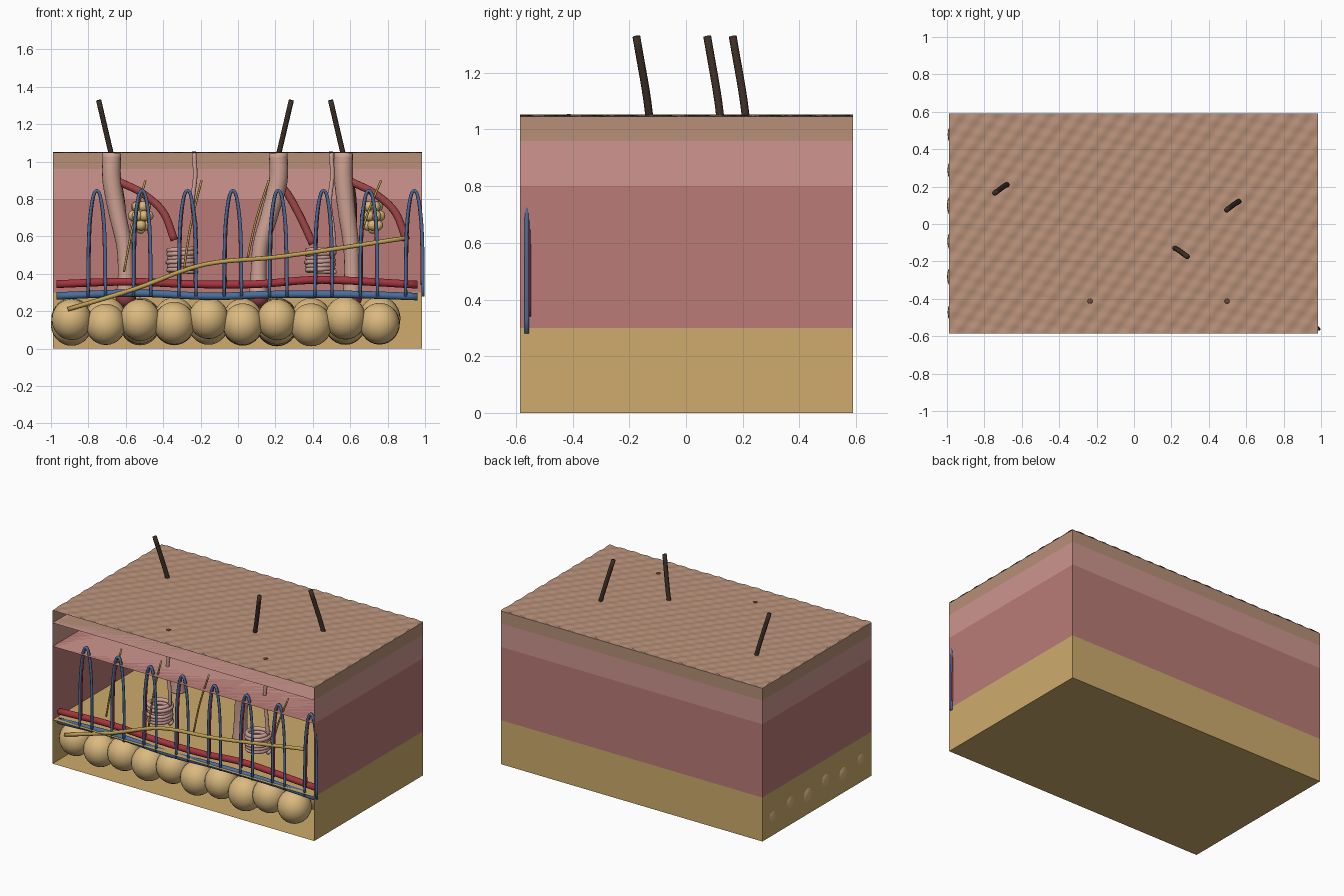
import bpy, bmesh, math, random
from mathutils import Vector

if "Cube" in bpy.data.objects:
    bpy.data.objects.remove(bpy.data.objects["Cube"])

random.seed(4)
X0, X1, Y0, Y1 = -0.99, 0.985, -0.585, 0.59


def material(name, rgb):
    m = bpy.data.materials.new(name)
    m.diffuse_color = [(c / 255) ** 2.2 for c in rgb] + [1]
    m.use_nodes = True
    m.node_tree.nodes["Principled BSDF"].inputs["Base Color"].default_value = m.diffuse_color
    return m


EPI = material("epidermis", (182, 143, 120))
PAP = material("upper_dermis", (205, 148, 142))
DER = material("deep_dermis", (184, 122, 118))
FAT = material("fat", (205, 170, 108))
CELL = material("fat_cell", (218, 184, 126))
HAIR = material("hair", (62, 50, 42))
FOL = material("follicle", (205, 160, 146))
MUS = material("muscle", (160, 72, 76))
ART = material("artery", (165, 55, 65))
VEIN = material("vein", (75, 110, 155))
NERVE = material("nerve", (190, 160, 85))
SWEAT = material("sweat_gland", (205, 160, 150))
SEB = material("sebaceous_gland", (215, 180, 115))
PORE = material("pore", (110, 75, 62))


def finish(name, bm, mat, smooth=True):
    me = bpy.data.meshes.new(name)
    bm.to_mesh(me)
    bm.free()
    for p in me.polygons:
        p.use_smooth = smooth
    me.materials.append(mat)
    ob = bpy.data.objects.new(name, me)
    bpy.context.collection.objects.link(ob)
    return ob


def tube(name, pts, r, mat, sides=10, steps=6):
    """Smooth tube through points (x, y, z[, radius factor])."""
    P = [Vector(list(p) + [1] * (4 - len(p))) for p in pts]
    P = [2 * P[0] - P[1]] + P + [2 * P[-1] - P[-2]]
    path = []
    for i in range(1, len(P) - 2):
        a, b, c, d = P[i - 1:i + 3]
        for k in range(steps):
            t = k / steps
            path.append(0.5 * (2 * b + (c - a) * t + (2 * a - 5 * b + 4 * c - d) * t * t
                               + (3 * b - a - 3 * c + d) * t ** 3))
    path.append(P[-2])
    bm = bmesh.new()
    rings, u = [], None
    for i, p in enumerate(path):
        q = p.to_3d()
        tan = (path[min(i + 1, len(path) - 1)] - path[max(i - 1, 0)]).to_3d().normalized()
        u = tan.orthogonal() if u is None else u - tan * u.dot(tan)
        u.normalize()
        w = tan.cross(u)
        ring = []
        for s in range(sides):
            a = 2 * math.pi * s / sides
            ring.append(bm.verts.new(q + (u * math.cos(a) + w * math.sin(a)) * r * p[3]))
        rings.append(ring)
    for A, B in zip(rings, rings[1:]):
        for s in range(sides):
            n = (s + 1) % sides
            bm.faces.new((A[s], A[n], B[n], B[s]))
    bm.faces.new(rings[0][::-1])
    bm.faces.new(rings[-1])
    return finish(name, bm, mat)


def balls(name, items, mat, seg=20):
    """Many spheres (centre, radius, z scale) in one object."""
    bm = bmesh.new()
    for c, r, sz in items:
        new = bmesh.ops.create_uvsphere(bm, u_segments=seg, v_segments=seg * 3 // 5, radius=r)["verts"]
        for v in new:
            v.co = Vector((v.co.x, v.co.y, v.co.z * sz)) + Vector(c)
    return finish(name, bm, mat)


# skin layers: boxes open at the front
for name, z0, z1, mat in (("fat_layer", 0, 0.3, FAT), ("deep_dermis", 0.3, 0.8, DER),
                          ("upper_dermis", 0.8, 0.96, PAP), ("epidermis", 0.96, 1.045, EPI)):
    bm = bmesh.new()
    bmesh.ops.create_cube(bm, size=1)
    for v in bm.verts:
        v.co = (X1 if v.co.x > 0 else X0, Y1 if v.co.y > 0 else Y0, z1 if v.co.z > 0 else z0)
    bm.normal_update()
    bmesh.ops.delete(bm, geom=[f for f in bm.faces if f.normal.y < -0.5], context='FACES')
    finish(name, bm, mat, False)

# finely ridged skin surface
bm = bmesh.new()
bmesh.ops.create_grid(bm, x_segments=180, y_segments=100, size=0.5)
for v in bm.verts:
    x, y = X0 + (v.co.x + 0.5) * (X1 - X0), Y0 + (v.co.y + 0.5) * (Y1 - Y0)
    v.co = (x, y, 1.049 + 0.0025 * math.sin(68 * x - 50 * y) + 0.001 * math.sin(90 * y + 20 * x))
finish("skin_surface", bm, EPI)

# fat cells
cells = []
for j in range(6):
    for i in range(10):
        z = 0.143 + (0.016 if (i + j) % 2 == 0 else -0.012) + random.uniform(-0.006, 0.006)
        cells.append(((-0.89 + i * 0.183, -0.472 + j * 0.19, z), random.uniform(0.106, 0.112), 1.03))
balls("fat_cells", cells, CELL, 24)

# hairs with follicle, bulb, muscle and oil gland
for n, (x, y, s) in enumerate(((-0.68, 0.21, 1), (0.22, -0.13, -1), (0.56, 0.12, 1)), 1):
    k = {1: 0.08, 2: 0.11, 3: 0.05}[n]
    tube(f"hair_{n}", [(x - s * 0.065, y - 0.045, 1.328), (x, y, 1.05),
                       (x + s * 0.06, y + 0.01, 0.8), (x + s * k, y, 0.45)], 0.014, HAIR)
    tube(f"follicle_{n}", [(x + s * 0.005, y, 1.045), (x + s * 0.005, y, 0.9),
                           (x + s * k * 0.45, y, 0.72, 0.92), (x + s * k * 0.9, y, 0.55, 0.85),
                           (x + s * k, y, 0.4, 0.85), (x + s * k, y, 0.28, 1.05)], 0.05, FOL, 16)
    balls(f"hair_bulb_{n}", [((x + s * k, y, 0.28), 0.055, 1.1)], MUS)
    if s > 0:
        pts = [(x + 0.04, y, 0.895), (x + 0.17, y, 0.83), (x + 0.28, y, 0.73), (x + 0.34, y, 0.58)]
    else:
        pts = [(x - 0.01, y + 0.02, 0.89), (x + 0.05, y + 0.02, 0.82),
               (x + 0.12, y + 0.02, 0.69), (x + 0.18, y + 0.02, 0.56)]
    tube(f"hair_muscle_{n}", pts, 0.021, MUS, 12)
    if s > 0:
        gx = x + 0.16
        lobes = [((gx, y, 0.71), 0.045, 1.4)]
        for lz, lr, count in ((0.66, 0.028, 5), (0.71, 0.04, 7), (0.76, 0.026, 5)):
            for i in range(count):
                a = i * 2 * math.pi / count + lz * 30
                lobes.append(((gx + lr * math.cos(a), y + lr * math.sin(a), lz), 0.029, 1))
        lobes.append(((gx, y, 0.64), 0.026, 1))
        balls(f"oil_gland_{n}", lobes, SEB, 15)

# coiled sweat glands with ducts and pores
for n, (x, px) in enumerate(((-0.3, -0.235), (0.44, 0.498)), 1):
    y = -0.413
    coil = []
    for i in range(6 * 14 + 1):
        a = i * 2 * math.pi / 14
        r = 0.075 - 0.008 * abs(math.sin(a / 5))
        coil.append((x + r * math.cos(a), y + r * math.sin(a), 0.41 + 0.125 * i / 84))
    tube(f"sweat_coil_{n}", coil, 0.0135, SWEAT, 8, 2)
    tube(f"sweat_duct_{n}", [(x + 0.075, y, 0.535), (px + 0.008, y, 0.65), (px - 0.008, y, 0.78),
                             (px + 0.006, y, 0.92), (px, y, 1.045)], 0.012, SWEAT)
    balls(f"pore_{n}", [((px, y, 1.05), 0.014, 0.3)], PORE, 12)

# main vessels and nerve along the cut face
tube("artery", [(-0.97, -0.54, 0.345), (-0.6, -0.54, 0.358), (-0.25, -0.54, 0.345), (0.1, -0.54, 0.345),
                (0.45, -0.54, 0.368), (0.96, -0.54, 0.342)], 0.021, ART, 14)
tube("vein", [(-0.97, -0.545, 0.282), (-0.55, -0.545, 0.297), (-0.15, -0.545, 0.28), (0.2, -0.545, 0.29),
              (0.6, -0.545, 0.29), (0.96, -0.545, 0.278)], 0.02, VEIN, 14)
tube("nerve", [(-0.91, -0.565, 0.21), (-0.55, -0.565, 0.32), (-0.18, -0.565, 0.45), (0.25, -0.565, 0.495),
               (0.9, -0.555, 0.592)], 0.012, NERVE)
for n, (xa, za, xb) in enumerate(((-0.61, 0.41, -0.495), (-0.29, 0.42, -0.195),
                                  (0.05, 0.48, 0.165), (0.64, 0.54, 0.765)), 1):
    tube(f"nerve_branch_{n}", [(xa, -0.55, za), ((xa + xb) / 2 - 0.01, -0.55, (za + 0.9) / 2),
                               (xb, -0.55, 0.9)], 0.006, NERVE, 8)

# paired capillary loops
for n in range(8):
    x = -0.755 + n * 0.2425
    for name, mat, y, z0, w in (("artery", ART, -0.555, 0.34, 0.041), ("vein", VEIN, -0.562, 0.28, 0.046)):
        tube(f"capillary_{name}_{n + 1}",
             [(x - w, y, z0), (x - w, y, 0.5), (x - w * 0.85, y, 0.68), (x - w * 0.45, y, 0.81),
              (x, y, 0.845), (x + w * 0.45, y, 0.81), (x + w * 0.85, y, 0.68), (x + w, y, 0.5),
              (x + w, y, z0)], 0.0085, mat, 8, 4)
